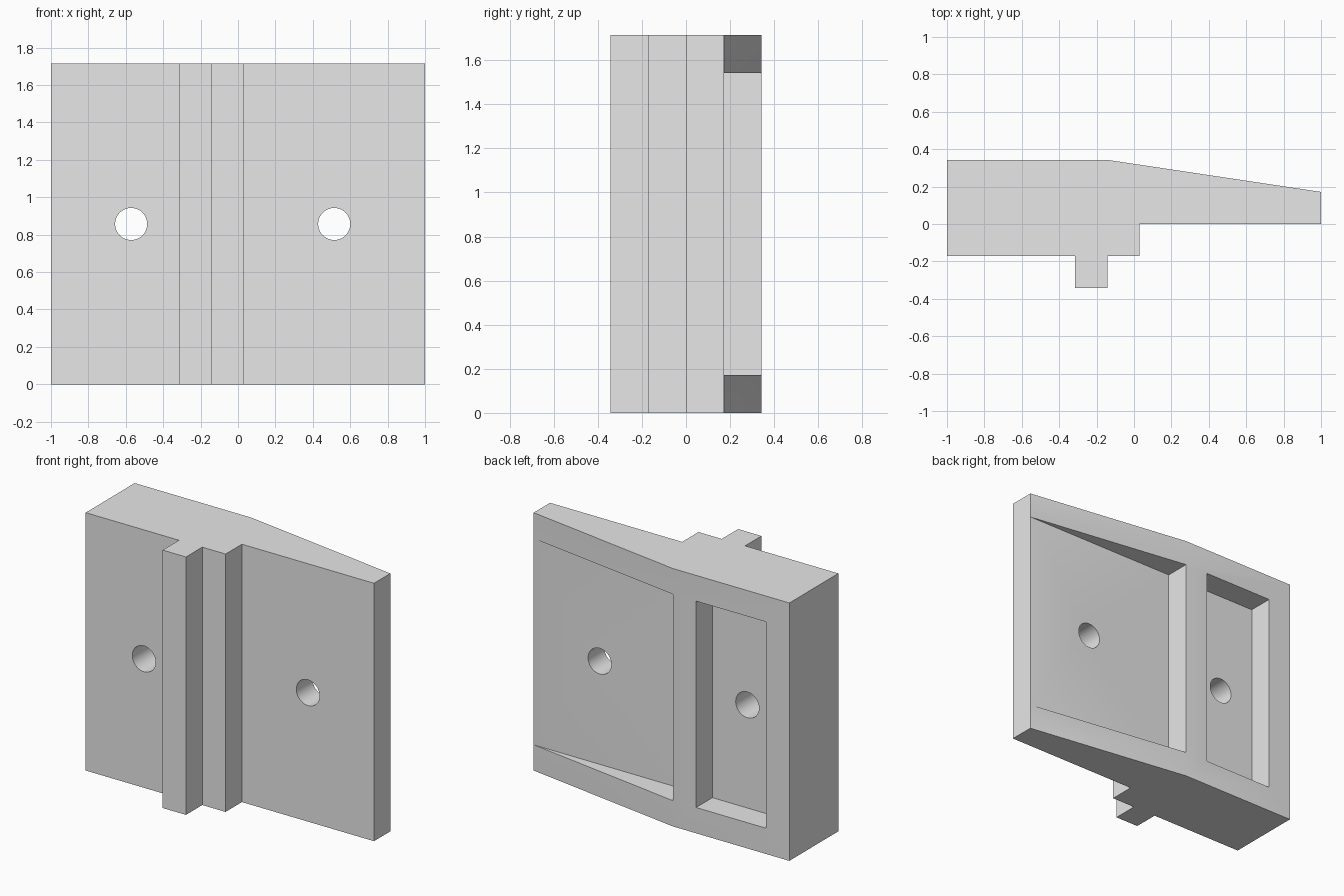
import bpy, bmesh, math
from mathutils import Vector

cube = bpy.data.objects.get("Cube")
if cube:
    bpy.data.objects.remove(cube, do_unlink=True)

U = 2 / 35            # one design unit; the block is 35 x 12 x 30 units
HEIGHT = 30

grey = bpy.data.materials.new("light grey")
grey.use_nodes = True
grey.diffuse_color = (0.8, 0.8, 0.8, 1)
grey.node_tree.nodes["Principled BSDF"].inputs["Base Color"].default_value = (0.8, 0.8, 0.8, 1)


def place(x, y, z):
    return Vector(((x - 17.5) * U, (y - 6) * U, z * U))


def prism(name, outline, z0, z1):
    """Upright prism from an xy outline."""
    bm = bmesh.new()
    face = bm.faces.new([bm.verts.new(place(x, y, z0)) for x, y in outline])
    top = bmesh.ops.extrude_face_region(bm, geom=[face])
    verts = [v for v in top["geom"] if isinstance(v, bmesh.types.BMVert)]
    bmesh.ops.translate(bm, verts=verts, vec=(0, 0, (z1 - z0) * U))
    bmesh.ops.recalc_face_normals(bm, faces=bm.faces)
    mesh = bpy.data.meshes.new(name)
    bm.to_mesh(mesh)
    bm.free()
    mesh.materials.append(grey)
    obj = bpy.data.objects.new(name, mesh)
    bpy.context.collection.objects.link(obj)
    return obj


def pocket(name, x0, x1):
    """Box that hollows the back, leaving rails above and below."""
    floor, out = 9.005, 14
    return prism(name, [(x0, floor), (x1, floor), (x1, out), (x0, out)], 3, HEIGHT - 3)


def hole(name, x):
    bpy.ops.mesh.primitive_cylinder_add(
        vertices=48, radius=1.5 * U, depth=20 * U,
        location=place(x, 6, HEIGHT / 2), rotation=(math.pi / 2, 0, 0))
    obj = bpy.context.object
    obj.name = name
    obj.data.materials.append(grey)
    return obj


# Main block: thick side, tapered side, stepped rib on the front
block = prism("mounting_block", [
    (0, 3), (12, 3), (12, 0), (15, 0), (15, 3), (18, 3), (18, 6),
    (35, 6), (35, 9), (15, 12), (0, 12)], 0, HEIGHT)

# Back pockets and screw holes
cutters = [pocket("wide_pocket_cutter", 15, 37), pocket("narrow_pocket_cutter", 3, 12),
           hole("right_hole_cutter", 7.5), hole("left_hole_cutter", 26.5)]

bpy.ops.object.select_all(action="DESELECT")
block.select_set(True)
bpy.context.view_layer.objects.active = block
for cutter in cutters:
    cutter.hide_render = True
    cut = block.modifiers.new("cut", "BOOLEAN")
    cut.operation = "DIFFERENCE"
    cut.solver = "EXACT"
    cut.object = cutter
    bpy.ops.object.modifier_apply(modifier=cut.name)
for cutter in cutters:
    bpy.data.objects.remove(cutter, do_unlink=True)

bpy.ops.object.shade_smooth_by_angle(angle=math.radians(30))
